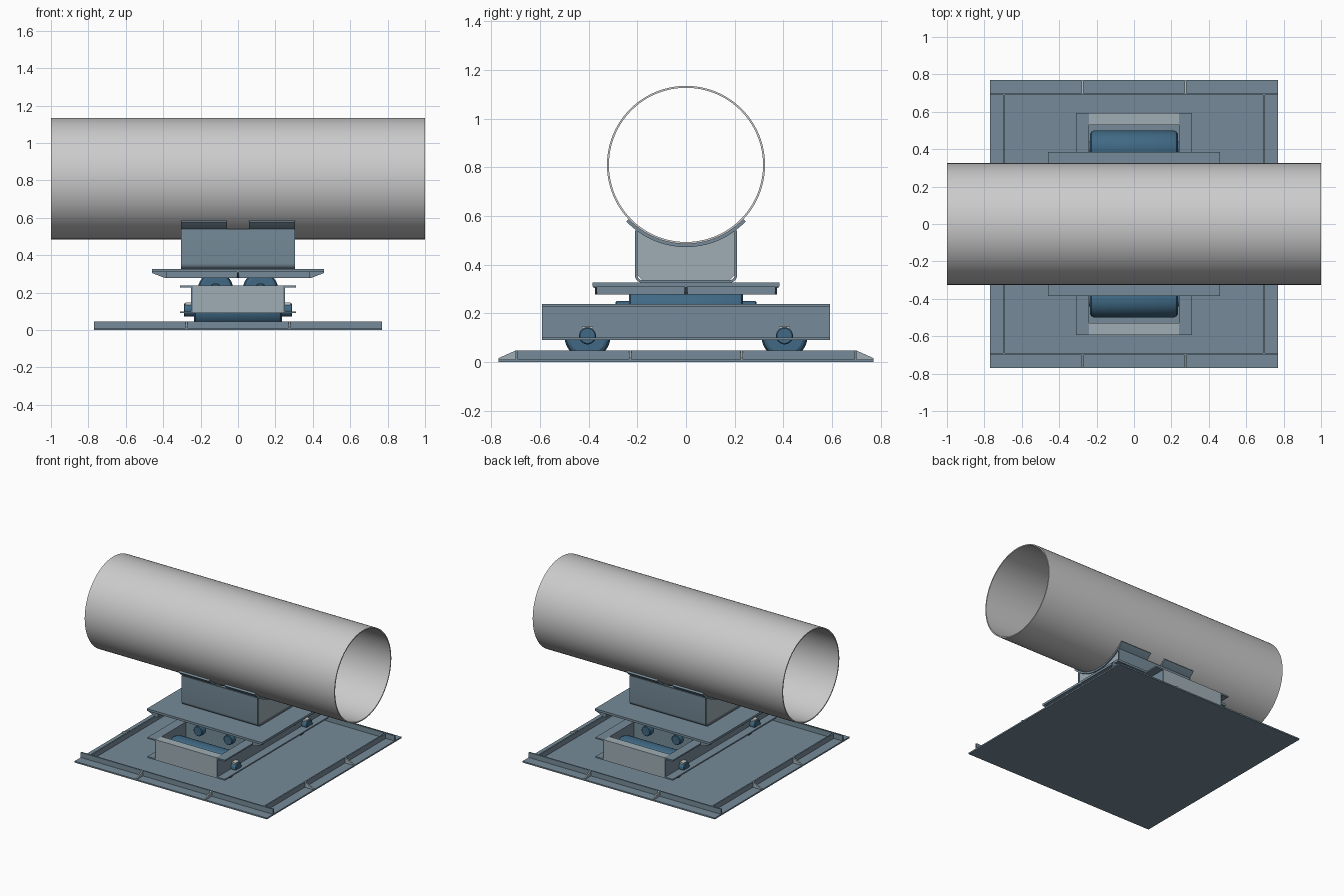
import bpy, bmesh
from math import sin, cos, pi, radians
from mathutils import Vector

if "Cube" in bpy.data.objects:
    bpy.data.objects.remove(bpy.data.objects["Cube"])


def material(name, rgb):
    m = bpy.data.materials.new(name)
    m.diffuse_color = (*rgb, 1)
    m.use_nodes = True
    m.node_tree.nodes["Principled BSDF"].inputs["Base Color"].default_value = m.diffuse_color
    return m


STEEL = material("blue_steel", (0.18, 0.26, 0.32))
DARK = material("roller_blue", (0.05, 0.14, 0.23))
LIGHT = material("light_steel", (0.35, 0.42, 0.46))
PALE = material("keeper_white", (0.8, 0.82, 0.83))


def finish(name, bm, mat, smooth=False):
    bmesh.ops.remove_doubles(bm, verts=bm.verts, dist=1e-6)
    bmesh.ops.recalc_face_normals(bm, faces=bm.faces)
    me = bpy.data.meshes.new(name)
    bm.to_mesh(me)
    bm.free()
    ob = bpy.data.objects.new(name, me)
    bpy.context.collection.objects.link(ob)
    if mat:
        me.materials.append(mat)
    if smooth:
        bpy.ops.object.select_all(action='DESELECT')
        ob.select_set(True)
        bpy.context.view_layer.objects.active = ob
        bpy.ops.object.shade_smooth_by_angle(angle=radians(25))
    return ob


def prism(name, pts, axis, a, b, mat=STEEL, smooth=False):
    """Extrude a (horizontal, z) profile from a to b along x or y."""
    bm = bmesh.new()
    put = (lambda t, h, z: (t, h, z)) if axis == 'x' else (lambda t, h, z: (h, t, z))
    ends = [[bm.verts.new(put(t, h, z)) for h, z in pts] for t in (a, b)]
    for ring in ends:
        bm.faces.new(ring)
    n = len(pts)
    for i in range(n):
        j = (i + 1) % n
        bm.faces.new((ends[0][i], ends[0][j], ends[1][j], ends[1][i]))
    return finish(name, bm, mat, smooth)


def box(name, x, y, z, mat=STEEL):
    pts = [(y[0], z[0]), (y[1], z[0]), (y[1], z[1]), (y[0], z[1])]
    return prism(name, pts, 'x', x[0], x[1], mat)


def lathe(name, profile, axis, centre, mat, closed=False, seg=64):
    """Spin an (axial, radius) profile around a line parallel to x or y."""
    bm = bmesh.new()
    c = Vector(centre)
    rings = []
    for k in range(seg):
        u, w = cos(2 * pi * k / seg), sin(2 * pi * k / seg)
        rings.append([bm.verts.new(c + Vector((t, r * u, r * w) if axis == 'x' else (r * u, t, r * w)))
                      for t, r in profile])
    n = len(profile)
    for k in range(seg):
        p, q = rings[k], rings[(k + 1) % seg]
        for i in range(n if closed else n - 1):
            j = (i + 1) % n
            bm.faces.new((p[i], p[j], q[j], q[i]))
    return finish(name, bm, mat, True)


def arc(cy, cz, r, a0, a1, n):
    return [(cy + r * cos(radians(a0 + (a1 - a0) * i / n)),
             cz + r * sin(radians(a0 + (a1 - a0) * i / n))) for i in range(n + 1)]


SIDES = ((1, "a"), (-1, "b"))
PIPE_Z, PIPE_R = 0.81, 0.325

# Pipe
lathe("pipe", [(-1, PIPE_R), (1, PIPE_R), (1, PIPE_R - 0.008), (-1, PIPE_R - 0.008)],
      'x', (0, 0, PIPE_Z), None, closed=True, seg=96)

# Base plate with rim bars and gussets
box("base_plate", (-0.77, 0.77), (-0.77, 0.77), (0, 0.01))
for s, tag in SIDES:
    lo, hi = sorted((s * 0.69, s * 0.70))
    box(f"base_rim_long_{tag}", (-0.77, 0.77), (lo, hi), (0.01, 0.047))
    box(f"base_rim_side_{tag}", (lo, hi), (-0.69, 0.69), (0.01, 0.047))
    tri = [(s * 0.70, 0.01), (s * 0.77, 0.01), (s * 0.77, 0.016), (s * 0.70, 0.047)]
    for t, tag2 in SIDES:
        prism(f"base_gusset_long_{tag}{tag2}", tri, 'x', t * 0.275 - 0.005, t * 0.275 + 0.005, LIGHT)
        prism(f"base_gusset_side_{tag}{tag2}", tri, 'y', t * 0.23 - 0.005, t * 0.23 + 0.005, LIGHT)

# Roller frame: outward side channels, inward end channels, cross webs
for s, tag in SIDES:
    def chan(web, tip, th=0.01):
        inner = web + (th if tip > web else -th)
        return [(s * h, z) for h, z in ((web, 0.09), (tip, 0.09), (tip, 0.1), (inner, 0.1),
                                        (inner, 0.228), (tip, 0.228), (tip, 0.238), (web, 0.238))]
    prism(f"frame_side_channel_{tag}", chan(0.24, 0.31), 'y', -0.593, 0.593)
    prism(f"frame_end_channel_{tag}", chan(0.593, 0.53), 'x', -0.24, 0.24, LIGHT)
    lo, hi = sorted((s * 0.24, s * 0.25))
    box(f"frame_cross_web_{tag}", (-0.24, 0.24), (lo, hi), (0.09, 0.238))

# Rollers: lower pair runs along x, upper pair along y
roller = [(-0.235, 0), (-0.235, 0.076), (-0.228, 0.088), (-0.212, 0.095),
          (0.212, 0.095), (0.228, 0.088), (0.235, 0.076), (0.235, 0)]
shaft = [(-0.29, 0), (-0.29, 0.031), (-0.286, 0.035), (0.286, 0.035), (0.29, 0.031), (0.29, 0)]
for s, tag in SIDES:
    for level, axis, c in (("lower", 'x', (0, s * 0.405, 0.107)),
                           ("upper", 'y', (s * 0.12, 0, 0.215))):
        lathe(f"{level}_roller_{tag}", roller, axis, c, DARK)
        lathe(f"{level}_shaft_{tag}", shaft, axis, c, DARK, seg=32)
    # Keeper plates on the lower shafts
    for t, tag2 in SIDES:
        lo, hi = sorted((t * 0.25, t * 0.28))
        box(f"shaft_keeper_{tag}{tag2}", (lo, hi), (s * 0.405 - 0.022, s * 0.405 + 0.022),
            (0.135, 0.146), PALE)

# Sliding top plate with rim bars and gussets underneath
box("top_plate", (-0.46, 0.46), (-0.385, 0.385), (0.31, 0.326))
for s, tag in SIDES:
    lo, hi = sorted((s * 0.38, s * 0.39))
    box(f"top_rim_end_{tag}", (lo, hi), (-0.375, 0.375), (0.278, 0.31))
    lo, hi = sorted((s * 0.305, s * 0.315))
    box(f"top_rim_side_{tag}", (-0.38, 0.38), (lo, hi), (0.278, 0.31))
    for axis, a, b in (('y', 0.39, 0.46), ('x', 0.315, 0.38)):
        tri = [(s * a, 0.31), (s * b, 0.31), (s * b, 0.305), (s * a, 0.278)]
        prism(f"top_gusset_{axis}_{tag}", tri, axis, -0.006, 0.006)
    # Corner gussets at the ends of the rim bars
    tri = [(s * 0.39, 0.31), (s * 0.46, 0.31), (s * 0.46, 0.305), (s * 0.39, 0.278)]
    for t, tag2 in SIDES:
        prism(f"top_corner_gusset_{tag}{tag2}", tri, 'y', t * 0.37 - 0.005, t * 0.37 + 0.005)

# Saddle: bent U channel, curved end plates, pads around the pipe
outer = arc(-0.18, 0.356, 0.03, 180, 270, 6) + arc(0.18, 0.356, 0.03, 270, 360, 6)
inner = arc(0.18, 0.356, 0.02, 360, 270, 6) + arc(-0.18, 0.356, 0.02, 270, 180, 6)
prism("saddle_channel", [(-0.21, 0.54)] + outer + [(0.21, 0.54), (0.20, 0.54)] + inner + [(-0.20, 0.54)],
      'x', -0.305, 0.305, smooth=True)
curve = [p for p in arc(0, PIPE_Z, 0.337, 306.4, 233.6, 24)]
for s, tag in SIDES:
    lo, hi = sorted((s * 0.285, s * 0.297))
    prism(f"saddle_end_plate_{tag}", inner[6:8] and [(-0.2, 0.356), (-0.18, 0.336), (0.18, 0.336), (0.2, 0.356)] + curve,
          'x', lo, hi, LIGHT)
    lo, hi = sorted((s * 0.06, s * 0.305))
    pad = arc(0, PIPE_Z, PIPE_R, 223.5, 316.5, 28) + arc(0, PIPE_Z, 0.338, 316.5, 223.5, 28)
    prism(f"saddle_pad_{tag}", pad, 'x', lo, hi, smooth=True)
